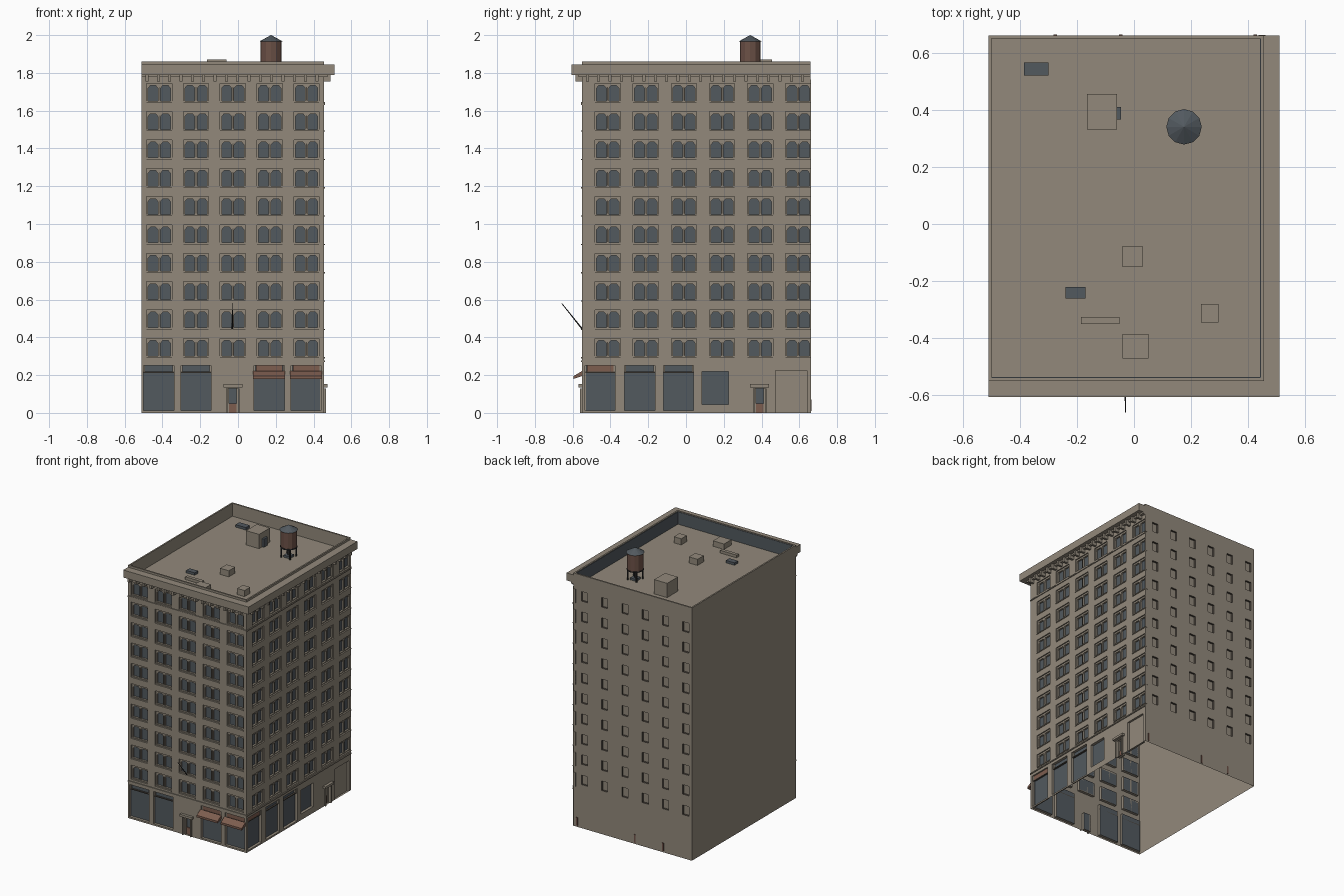
import bpy, bmesh, math
from mathutils import Vector

cube = bpy.data.objects.get("Cube")
if cube:
    bpy.data.objects.remove(cube)

COLOURS = {
    "stone": (0.288, 0.250, 0.198),
    "glass": (0.084, 0.100, 0.114),
    "awning_red": (0.205, 0.110, 0.078),
    "tank_wood": (0.150, 0.082, 0.062),
    "dark_metal": (0.028, 0.028, 0.030),
    "shadow_trim": (0.075, 0.063, 0.050),
}
MATS = {}
for mat_name, rgb in COLOURS.items():
    m = bpy.data.materials.new(mat_name)
    m.use_nodes = True
    m.diffuse_color = (*rgb, 1)
    m.node_tree.nodes["Principled BSDF"].inputs["Base Color"].default_value = (*rgb, 1)
    MATS[mat_name] = m
INDEX = {n: i for i, n in enumerate(MATS)}

# Building outline
LEFT, RIGHT, FRONT, BACK = -0.51, 0.455, -0.55, 0.66
ROOF, TOP = 1.765, 1.86

# Facade frames: along the wall, outward distance, height
front = lambda u, d, z: (u, FRONT - d, z)
right = lambda u, d, z: (RIGHT + d, u, z)
rear = lambda u, d, z: (-u, BACK + d, z)


class Part:
    """Collects faces for one named object."""

    def __init__(self, name, place=lambda x, y, z: (x, y, z)):
        self.name, self.place, self.bm = name, place, bmesh.new()

    def face(self, points, mat="stone"):
        f = self.bm.faces.new([self.bm.verts.new(self.place(*p)) for p in points])
        f.material_index = INDEX[mat]

    def box(self, a0, a1, b0, b1, c0, c1, mat="stone"):
        p, q = Vector(self.place(a0, b0, c0)), Vector(self.place(a1, b1, c1))
        verts = bmesh.ops.create_cube(self.bm, size=1)["verts"]
        for v in verts:
            v.co = (p + q) / 2 + Vector(v.co[i] * abs(q[i] - p[i]) for i in range(3))
        for f in {f for v in verts for f in v.link_faces}:
            f.material_index = INDEX[mat]

    def cone(self, centre, r1, r2, z0, z1, sides, mat):
        verts = bmesh.ops.create_cone(self.bm, cap_ends=True, segments=sides, radius1=r1,
                                      radius2=r2, depth=z1 - z0)["verts"]
        for v in verts:
            v.co += Vector((*centre, (z0 + z1) / 2))
        for f in {f for v in verts for f in v.link_faces}:
            f.material_index = INDEX[mat]

    def wall(self, u0, u1, holes):
        """Wall sheet with recessed openings (u0, u1, z0, z1, depth, back, reveal)."""
        us = sorted({u0, u1, *(h[0] for h in holes), *(h[1] for h in holes)})
        zs = sorted({0, ROOF, *(h[2] for h in holes), *(h[3] for h in holes)})
        for a, b in zip(us, us[1:]):
            for c, e in zip(zs, zs[1:]):
                u, z = (a + b) / 2, (c + e) / 2
                if not any(h[0] < u < h[1] and h[2] < z < h[3] for h in holes):
                    self.face([(a, 0, c), (b, 0, c), (b, 0, e), (a, 0, e)])
        for a, b, c, e, d, back, reveal in holes:
            rim = [(a, c), (b, c), (b, e), (a, e)]
            self.face([(u, -d, z) for u, z in rim], back)
            for (ua, za), (ub, zb) in zip(rim, rim[1:] + rim[:1]):
                self.face([(ua, 0, za), (ub, 0, zb), (ub, -d, zb), (ua, -d, za)], reveal)

    def done(self):
        me = bpy.data.meshes.new(self.name)
        for m in MATS.values():
            me.materials.append(m)
        self.bm.to_mesh(me)
        self.bm.free()
        ob = bpy.data.objects.new(self.name, me)
        bpy.context.scene.collection.objects.link(ob)
        return ob


def street_facade(name, place, ends, columns, shops, extra, door):
    """Wall with paired windows, shop fronts and one entrance."""
    rows = [0.295 + 0.15 * i for i in range(10)]
    half = 0.067
    wins = [(c - half, c + half, z, z + 0.1, 0.02, "glass", "stone") for c in columns for z in rows]
    shop_holes = [(s, s + 0.16, 0.012, 0.25, 0.02, "glass", "stone") for s in shops]
    entry = [(door - 0.028, door + 0.028, 0, 0.13, 0.025, "glass", "stone")]
    p = Part(name + "_wall", place)
    p.wall(*ends, wins + shop_holes + entry + extra)
    p.done()

    # Window frames, mullions and sills
    p = Part(name + "_window_frames", place)
    for a, b, c, e, *_ in wins:
        mid = (a + b) / 2
        for u0, u1 in ((a, a + 0.008), (mid - 0.007, mid + 0.007), (b - 0.008, b)):
            p.box(u0, u1, -0.02, -0.008, c, e)
        p.box(a, b, -0.02, -0.008, e - 0.012, e)
        p.box(a, b, -0.02, -0.006, c, c + 0.006)
        p.box(mid - 0.002, mid + 0.002, -0.01, -0.006, c + 0.01, e - 0.02, "shadow_trim")
        for u0, u1 in ((a + 0.008, mid - 0.007), (mid + 0.007, b - 0.008)):
            for s, t in ((u0, 0.012), (u1, -0.012)):
                corner = [(s, -0.012, e - 0.012), (s, -0.012, e - 0.026), (s + t, -0.012, e - 0.012)]
                p.face(corner if t > 0 else corner[::-1])
        p.box(a, b, 0, 0.005, c - 0.006, c)
    p.done()

    # String courses between storeys
    p = Part(name + "_string_courses", place)
    for z in (0.27, 1.63):
        p.box(*ends, 0, 0.006, z, z + 0.008)
    p.done()

    # Shop front transoms
    p = Part(name + "_shop_frames", place)
    for s, e, *_ in shop_holes:
        p.box(s, e, -0.02, -0.008, 0.212, 0.218, "shadow_trim")
        for u in (s, e - 0.008):
            p.box(u, u + 0.008, -0.02, -0.008, 0.215, 0.25)
    p.done()

    # Entrance surround, hood and door
    p = Part(name + "_entrance", place)
    for u in (door - 0.036, door + 0.028):
        p.box(u, u + 0.008, 0, 0.01, 0, 0.13)
    p.box(door - 0.05, door + 0.05, 0, 0.02, 0.135, 0.152)
    p.box(door - 0.026, door + 0.026, -0.024, -0.016, 0, 0.05, "awning_red")
    for u in (door - 0.028, door + 0.02):
        p.box(u, u + 0.008, -0.025, -0.012, 0, 0.13)
    p.done()

    # Bracket row below the cornice
    p = Part(name + "_cornice_brackets", place)
    u = ends[0] + 0.02
    while u < ends[1]:
        p.box(u, u + 0.016, 0, 0.036, 1.755, 1.79)
        u += 0.06
    p.done()


street_facade("front", front, (LEFT, RIGHT), [-0.417 + 0.195 * i for i in range(5)],
              (-0.5, -0.303, 0.085, 0.28), [], -0.027)
street_facade("right", right, (FRONT, BACK), [-0.415 + 0.202 * i for i in range(6)],
              (-0.535, -0.325, -0.12),
              [(0.085, 0.225, 0.045, 0.22, 0.02, "glass", "stone"),
               (0.475, 0.64, 0, 0.225, 0.015, "stone", "stone")], 0.39)

# Rear wall with small blind windows and service doors
back_wall = Part("rear_wall", rear)
back_wall.wall(-RIGHT, -LEFT, [(u, u + 0.05, z, z + 0.07, 0.015, "stone", "shadow_trim")
                               for u in (-0.39 + 0.165 * i for i in range(6))
                               for z in (0.32 + 0.15 * j for j in range(10))])
for u in (-0.43, 0.04, 0.27):
    back_wall.box(u, u + 0.012, 0, 0.004, 0.01, 0.07, "tank_wood")
back_wall.done()

left_wall = Part("left_wall")
left_wall.face([(LEFT, BACK, 0), (LEFT, FRONT, 0), (LEFT, FRONT, ROOF), (LEFT, BACK, ROOF)])
left_wall.done()

roof = Part("roof")
roof.face([(LEFT, FRONT, ROOF), (RIGHT, FRONT, ROOF), (RIGHT, BACK, ROOF), (LEFT, BACK, ROOF)])
roof.done()

# Parapet, with dark lining on the street sides
T = 0.011
parapet = Part("parapet")
parapet.box(LEFT, RIGHT, FRONT, FRONT + T, ROOF, TOP)
parapet.box(LEFT, RIGHT, BACK - T, BACK, ROOF, TOP)
for x in (LEFT, RIGHT - T):
    parapet.box(x, x + T, FRONT + T, BACK - T, ROOF, TOP)
parapet.box(LEFT + T, RIGHT - T, FRONT + T, FRONT + T + 0.003, ROOF, TOP - 0.004, "glass")
parapet.box(RIGHT - T - 0.003, RIGHT - T, FRONT + T, BACK - T, ROOF, TOP - 0.004, "glass")
parapet.done()

# Cornice on the two street sides
cornice = Part("cornice")
for out, z0, z1 in ((0.055, 1.79, 1.845), (0.02, 1.778, 1.79)):
    cornice.box(LEFT, RIGHT + out, FRONT - out, FRONT, z0, z1)
    cornice.box(RIGHT, RIGHT + out, FRONT, BACK, z0, z1)
cornice.done()

# Sloped awnings over two front shops
awnings = Part("awnings", front)
for a in (0.08, 0.276):
    b = a + 0.17
    profile = [(0, 0.222), (0.045, 0.195), (0.045, 0.18), (0, 0.195)]
    for (d0, z0), (d1, z1) in zip(profile, profile[1:] + profile[:1]):
        awnings.face([(a, d0, z0), (a, d1, z1), (b, d1, z1), (b, d0, z0)], "awning_red")
    awnings.face([(a, d, z) for d, z in profile], "awning_red")
    awnings.face([(b, d, z) for d, z in reversed(profile)], "awning_red")
    awnings.box(a + 0.014, b - 0.014, -0.019, -0.01, 0.218, 0.25, "awning_red")
awnings.done()

side_sign = Part("side_transom_panel", right)
side_sign.box(-0.525, -0.385, -0.019, -0.01, 0.218, 0.25, "awning_red")
side_sign.done()

# Angled flagpole
pole = Part("flagpole")
start, end = Vector((-0.03, FRONT, 0.445)), Vector((-0.03, -0.658, 0.58))
pole.cone((0, 0), 0.004, 0.002, 0, (end - start).length, 6, "dark_metal")
pole_ob = pole.done()
pole_ob.location = start
pole_ob.rotation_euler = (end - start).to_track_quat("Z", "Y").to_euler()

# Rooftop stair house, vents, duct and skylights
for name, x0, x1, y0, y1, h, mat in (
        ("stair_house", -0.165, -0.06, 0.33, 0.455, 0.105, "stone"),
        ("stair_house_hatch", -0.06, -0.045, 0.365, 0.41, 0.06, "glass"),
        ("vent_middle", -0.04, 0.03, -0.15, -0.077, 0.045, "stone"),
        ("vent_right", 0.235, 0.295, -0.345, -0.28, 0.045, "stone"),
        ("vent_front", -0.04, 0.05, -0.47, -0.385, 0.04, "stone"),
        ("roof_duct", -0.185, -0.05, -0.35, -0.325, 0.02, "stone"),
        ("skylight_rear", -0.385, -0.3, 0.52, 0.565, 0.018, "glass"),
        ("skylight_front", -0.24, -0.17, -0.26, -0.22, 0.018, "glass")):
    p = Part(name)
    p.box(x0, x1, y0, y1, ROOF, ROOF + h, mat)
    p.done()

# Water tank on legs
CX, CY = 0.175, 0.34
tank = Part("water_tank")
tank.cone((CX, CY), 0.055, 0.055, 1.845, 1.968, 12, "tank_wood")
tank.cone((CX, CY), 0.062, 0.001, 1.966, 2.0, 12, "glass")
tank.cone((CX, CY), 0.058, 0.058, 1.838, 1.846, 12, "dark_metal")
tank.done()
legs = Part("tank_legs")
for k in range(4):
    ang = math.pi / 4 + k * math.pi / 2
    x, y = CX + 0.05 * math.cos(ang), CY + 0.05 * math.sin(ang)
    legs.box(x - 0.004, x + 0.004, y - 0.004, y + 0.004, ROOF, 1.84, "dark_metal")
legs.cone((CX, CY), 0.008, 0.008, ROOF, 1.84, 8, "dark_metal")
legs.box(CX - 0.025, CX + 0.025, CY - 0.025, CY + 0.025, ROOF, ROOF + 0.015, "glass")
legs.done()
